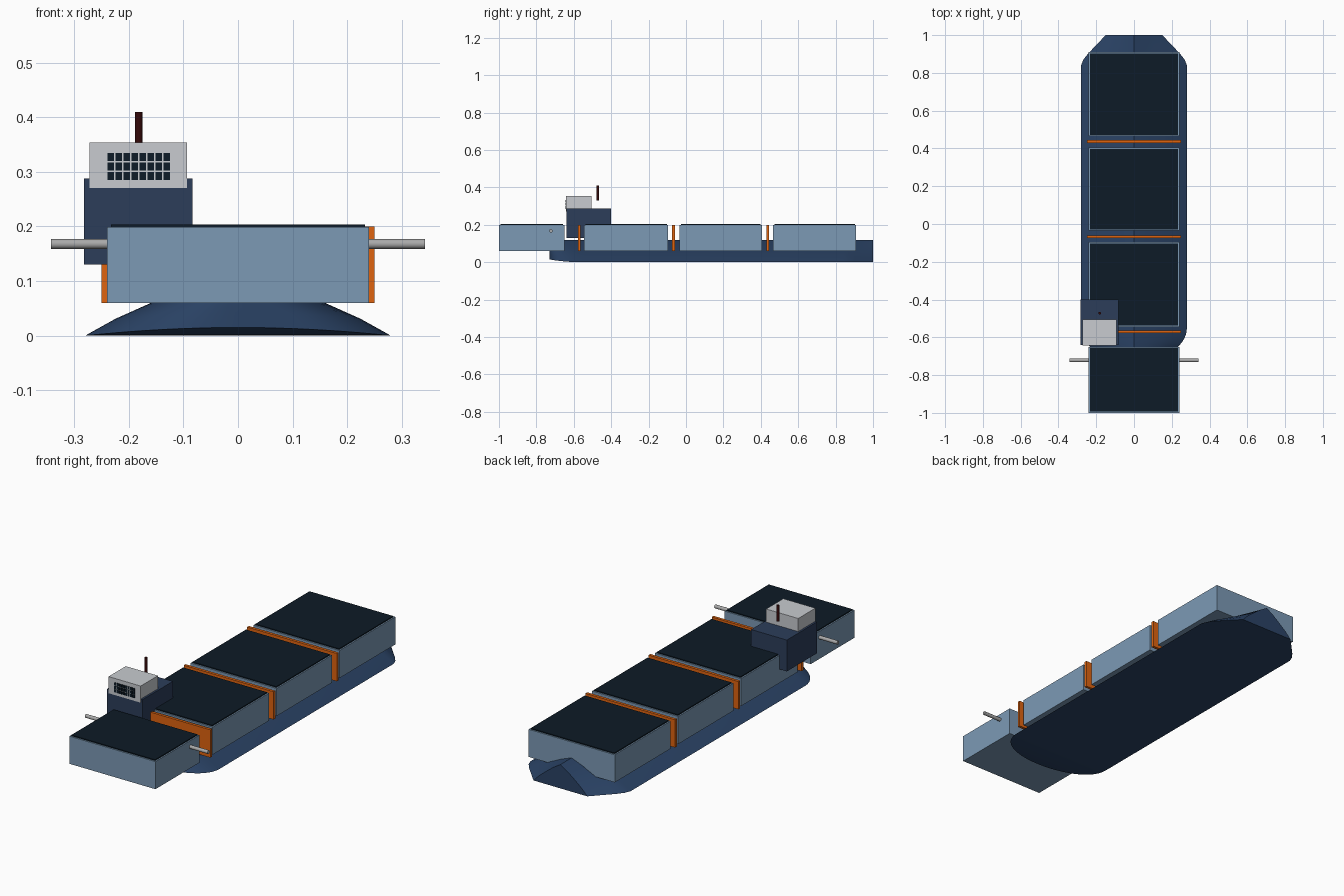
import bpy, bmesh, math

if "Cube" in bpy.data.objects:
    bpy.data.objects.remove(bpy.data.objects["Cube"])


def material(name, rgb):
    m = bpy.data.materials.new(name)
    m.diffuse_color = (*rgb, 1)
    m.use_nodes = True
    m.node_tree.nodes["Principled BSDF"].inputs["Base Color"].default_value = m.diffuse_color
    return m


NAVY = material("hull_navy", (0.023, 0.055, 0.13))
STEEL = material("hold_blue", (0.2, 0.32, 0.46))
DARK = material("dark_cover", (0.004, 0.011, 0.02))
ORANGE = material("orange", (0.74, 0.127, 0.005))
CABIN = material("cabin_navy", (0.025, 0.047, 0.102))
WHITE = material("bridge_grey", (0.58, 0.6, 0.63))
RED = material("dark_red", (0.035, 0.003, 0.003))
GREY = material("pipe_grey", (0.4, 0.4, 0.4))


def finish(name, bm, mat):
    bmesh.ops.recalc_face_normals(bm, faces=bm.faces)
    me = bpy.data.meshes.new(name)
    bm.to_mesh(me)
    bm.free()
    me.materials.append(mat)
    ob = bpy.data.objects.new(name, me)
    bpy.context.collection.objects.link(ob)
    return ob


def add_box(bm, x, y, z):
    """Add a box given (min, max) per axis."""
    vs = bmesh.ops.create_cube(bm, size=1)["verts"]
    for v in vs:
        for i, (a, b) in enumerate((x, y, z)):
            v.co[i] = (a + b) / 2 + v.co[i] * (b - a)


def box(name, x, y, z, mat):
    bm = bmesh.new()
    add_box(bm, x, y, z)
    return finish(name, bm, mat)


def smooth(ob, angle=35):
    bpy.ops.object.select_all(action='DESELECT')
    ob.select_set(True)
    bpy.context.view_layer.objects.active = ob
    bpy.ops.object.shade_smooth_by_angle(angle=math.radians(angle))


def rod(name, r, length, loc, rot, mat):
    bpy.ops.mesh.primitive_cylinder_add(vertices=20, radius=r, depth=length, location=loc, rotation=rot)
    ob = bpy.context.object
    ob.name = name
    ob.data.materials.append(mat)
    smooth(ob)


# Hull: ridged sections lofted from the rounded front to the cut-off rear
stations = []
for i in range(15):
    t = math.cos(math.radians(3 + 87 * i / 14))
    stations.append((-0.55 - 0.18 * t, 0.28 * math.sqrt(1 - t * t), 0.015 * t * t))
stations += [(0.84, 0.28, 0), (0.87, 0.268, 0), (0.9, 0.245, 0), (1.0, 0.15, 0)]
profile = [(1, 0), (0.8, 0.26), (0.55, 0.52), (0.28, 0.78), (0, 1)]
profile += [(-u, h) for u, h in profile[-2::-1]]

bm = bmesh.new()
rings = [[bm.verts.new((u * w, y, b + h * (0.12 - b))) for u, h in profile]
         for y, w, b in stations]
n = len(profile)
for r0, r1 in zip(rings, rings[1:]):
    for k in range(n):
        bm.faces.new((r0[k], r0[(k + 1) % n], r1[(k + 1) % n], r1[k]))
bm.faces.new(rings[0])
bm.faces.new(rings[-1])
smooth(finish("hull", bm, NAVY), 25)

# Cargo holds with dark covers
for i, (y0, y1) in enumerate([(-1, -0.65), (-0.545, -0.095), (-0.035, 0.405), (0.465, 0.91)]):
    box(f"cargo_hold_{i}", (-0.24, 0.24), (y0, y1), (0.06, 0.199), STEEL)
    box(f"hold_cover_{i}", (-0.233, 0.233), (y0 + 0.007, y1 - 0.007), (0.19, 0.204), DARK)

# Orange bulkheads between the holds
for i, y in enumerate((-0.57, -0.067, 0.437)):
    box(f"bulkhead_{i}", (-0.25, 0.25), (y - 0.007, y + 0.007), (0.06, 0.2), ORANGE)

# Deckhouse and bridge
box("deckhouse", (-0.282, -0.083), (-0.64, -0.4), (0.13, 0.288), CABIN)
box("bridge", (-0.272, -0.093), (-0.642, -0.505), (0.27, 0.354), WHITE)

# Bridge window grid
bm = bmesh.new()
for col in range(8):
    for row in range(3):
        x, z = -0.239 + col * 0.0146, 0.285 + row * 0.0173
        add_box(bm, (x, x + 0.012), (-0.6445, -0.63), (z, z + 0.0145))
finish("bridge_windows", bm, DARK)

# Funnel and cross pipe
rod("funnel", 0.007, 0.08, (-0.182, -0.472, 0.37), (0, 0, 0), RED)
rod("cross_pipe", 0.009, 0.684, (0, -0.722, 0.168), (0, math.pi / 2, 0), GREY)
